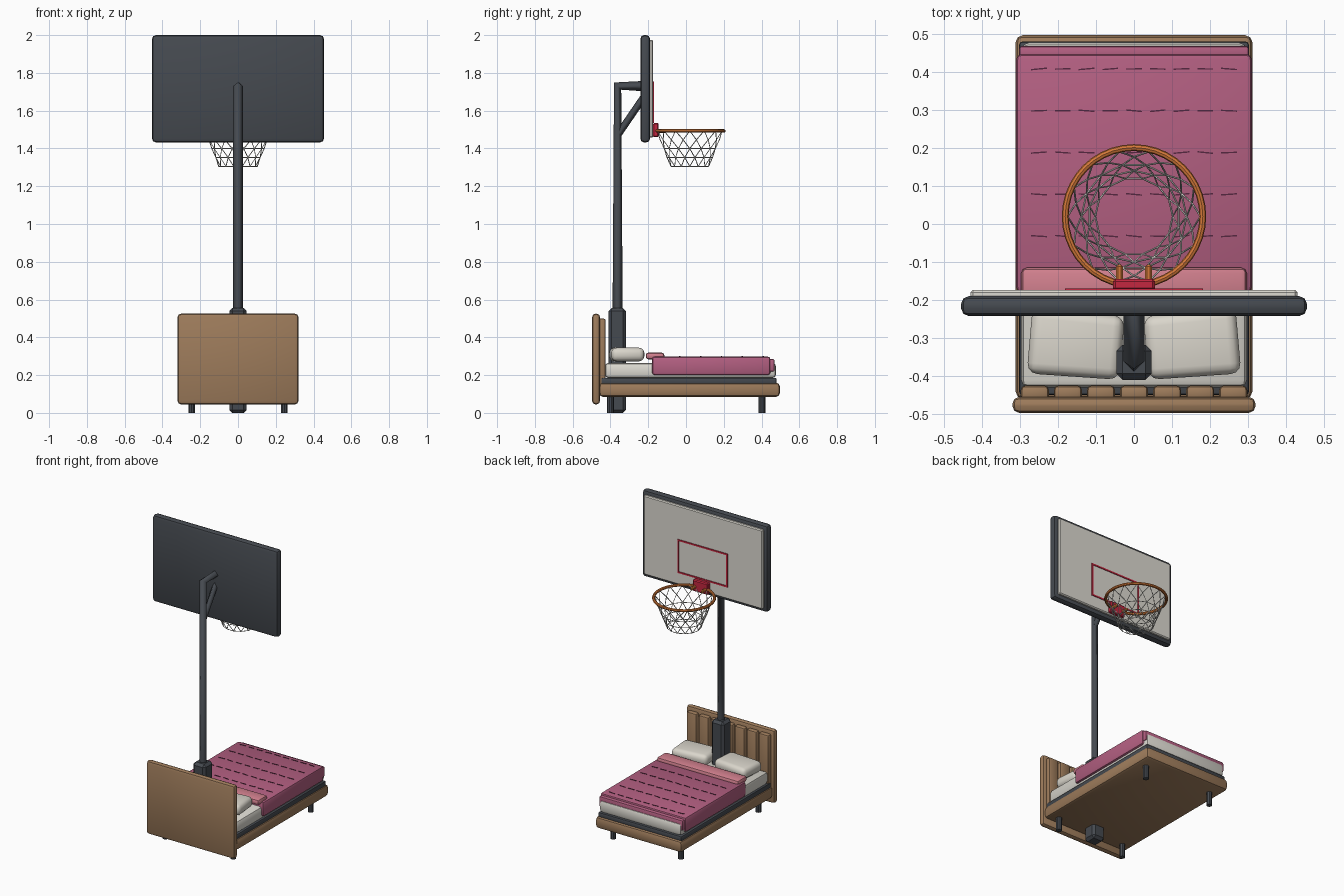
import bpy
import bmesh
import random
from math import cos, sin, pi, radians
from mathutils import Vector

random.seed(4)
old = bpy.data.objects.get("Cube")
if old:
    bpy.data.objects.remove(old, do_unlink=True)


def material(name, r, g, b):
    m = bpy.data.materials.new(name)
    m.use_nodes = True
    m.diffuse_color = (r, g, b, 1)
    m.node_tree.nodes["Principled BSDF"].inputs["Base Color"].default_value = (r, g, b, 1)
    return m


WOOD = material("wood", 0.34, 0.2, 0.105)
DARK = material("dark grey metal", 0.06, 0.068, 0.08)
WHITE = material("warm white", 0.72, 0.7, 0.64)
PILLOW = material("cream", 0.7, 0.67, 0.6)
MAGENTA = material("magenta cloth", 0.45, 0.115, 0.22)
PINK = material("pink cloth", 0.64, 0.215, 0.27)
STITCH = material("dark plum thread", 0.09, 0.02, 0.05)
ORANGE = material("orange metal", 0.66, 0.19, 0.04)
RED = material("red", 0.55, 0.02, 0.05)
NET = material("net white", 0.7, 0.7, 0.66)


def finish(ob, mat):
    ob.data.materials.append(mat)
    bpy.ops.object.select_all(action='DESELECT')
    ob.select_set(True)
    bpy.context.view_layer.objects.active = ob
    if ob.type == 'MESH':
        bpy.ops.object.shade_smooth_by_angle(angle=radians(35))
    return ob


def add_mesh(name, bm, mat):
    me = bpy.data.meshes.new(name)
    bmesh.ops.recalc_face_normals(bm, faces=bm.faces)
    bm.to_mesh(me)
    bm.free()
    ob = bpy.data.objects.new(name, me)
    bpy.context.collection.objects.link(ob)
    return finish(ob, mat)


def bm_box(bm, x, y, z):
    """Add a box spanning three (low, high) ranges."""
    verts = bmesh.ops.create_cube(bm, size=1)["verts"]
    for v in verts:
        v.co = Vector([(lo + hi) / 2 + c * (hi - lo) for c, (lo, hi) in zip(v.co, (x, y, z))])
    return verts


def box(name, mat, x, y, z, bevel=0.0, segments=2):
    bm = bmesh.new()
    bm_box(bm, x, y, z)
    if bevel:
        bmesh.ops.bevel(bm, geom=bm.edges[:], offset=bevel, segments=segments,
                        profile=0.5, affect='EDGES')
    return add_mesh(name, bm, mat)


def tube(name, mat, paths, radius, resolution=0, cyclic=()):
    """Sweep a round bar along one or more point lists."""
    cu = bpy.data.curves.new(name, 'CURVE')
    cu.dimensions = '3D'
    cu.bevel_depth = radius
    cu.bevel_resolution = resolution
    cu.use_fill_caps = True
    for i, pts in enumerate(paths):
        sp = cu.splines.new('POLY')
        sp.points.add(len(pts) - 1)
        for p, co in zip(sp.points, pts):
            p.co = (*co, 1)
        sp.use_cyclic_u = i in cyclic
    ob = bpy.data.objects.new(name, cu)
    bpy.context.collection.objects.link(ob)
    return finish(ob, mat)


def cylinder(name, mat, x, y, z0, z1, radius, sides):
    bm = bmesh.new()
    bmesh.ops.create_cone(bm, cap_ends=True, segments=sides, radius1=radius,
                          radius2=radius, depth=z1 - z0)
    bmesh.ops.translate(bm, vec=(x, y, (z0 + z1) / 2), verts=bm.verts)
    return add_mesh(name, bm, mat)


# Bed frame, headboard and legs
box("headboard", WOOD, (-.32, .32), (-.497, -.455), (.045, .525), .018)
for i in range(7):
    cx = (i - 3) * .087
    box(f"headboard_slat_{i + 1}", WOOD, (cx - .037, cx + .037), (-.465, -.425), (.1, .5), .012)
box("bed_frame", WOOD, (-.312, .312), (-.46, .497), (.085, .16), .02)
box("slat_base", DARK, (-.302, .302), (-.45, .48), (.15, .186), .008)
for side, sx in (("left", 1), ("right", -1)):
    for end, y in (("head", -.4), ("foot", .402)):
        cylinder(f"{end}_leg_{side}", DARK, sx * .245, y, 0, .1, .018, 10)

# Bedding
box("mattress", WHITE, (-.297, .297), (-.43, .477), (.184, .265), .02)
box("blanket", MAGENTA, (-.31, .31), (-.18, .447), (.2, .298), .014)
box("blanket_foot_drop", MAGENTA, (-.303, .303), (.43, .469), (.218, .286), .01)
box("blanket_fold", PINK, (-.297, .297), (-.213, -.115), (.283, .32), .015)
for side, sx in (("left", 1), ("right", -1)):
    bm = bmesh.new()
    for v in bm_box(bm, (-.122, .122), (-.088, .088), (-.036, .036)):
        if v.co.x * sx < 0:
            v.co.y *= .95
    bmesh.ops.bevel(bm, geom=bm.edges[:], offset=.028, segments=3, profile=.5, affect='EDGES')
    pillow = add_mesh(f"pillow_{side}", bm, PILLOW)
    pillow.location = (sx * .153, -.316, .309)
    pillow.rotation_euler.z = sx * radians(5)

# Quilting dashes on the blanket
bm = bmesh.new()
for row in range(5):
    y = -.032 + row * .11
    for i in range(9):
        x = -.25 + i * .0625
        verts = bm_box(bm, (x - .021, x + .021), (y - .0018, y + .0018), (.296, .3005))
        tilt = random.uniform(-.12, .12)
        for v in verts:
            v.co.y += (v.co.x - x) * tilt
add_mesh("blanket_stitches", bm, STITCH)

# Post and support arm
box("post_sleeve", DARK, (-.046, .046), (-.41, -.318), (0, .555), .016, 1)
tube("post_and_arm", DARK, [[(0, -.362, .5), (0, -.362, 1.73), (0, -.23, 1.73)]], .027)
tube("arm_brace", DARK, [[(0, -.355, 1.48), (0, -.225, 1.67)]], .019)

# Backboard with painted target
box("backboard", DARK, (-.455, .455), (-.242, -.19), (1.432, 2), .02)
box("backboard_face", WHITE, (-.43, .43), (-.2, -.174), (1.457, 1.975), .006, 1)
bm = bmesh.new()
for z in (1.54, 1.75):
    bm_box(bm, (-.182, .182), (-.176, -.17), (z - .005, z + .005))
for x in (-.177, .177):
    bm_box(bm, (x - .005, x + .005), (-.176, -.17), (1.545, 1.745))
add_mesh("target_outline", bm, RED)

# Hoop and bracket
RIM_Y, RIM_Z = .02, 1.493
box("hoop_bracket", RED, (-.055, .055), (-.175, -.145), (1.46, 1.535), .006, 1)
for side, sx in (("left", 1), ("right", -1)):
    box(f"bracket_arm_{side}", ORANGE, (sx * .038 - .009, sx * .038 + .009),
        (-.15, -.107), (1.482, 1.502), .005, 1)
bpy.ops.mesh.primitive_torus_add(major_radius=.181, minor_radius=.009, major_segments=40,
                                 minor_segments=8, location=(0, RIM_Y, RIM_Z))
rim = bpy.context.object
rim.name = "hoop_rim"
finish(rim, ORANGE)

# Net: strands spiralling both ways, tied by hoops
STRANDS, LEVELS = 14, 4


def net_point(step, level):
    a = 2 * pi * step / STRANDS
    t = level / LEVELS
    r = .175 - .073 * t
    return (r * cos(a), RIM_Y + r * sin(a), RIM_Z - .188 * t)


strands = [[net_point(i + d * k / 2, k) for k in range(LEVELS + 1)]
           for i in range(STRANDS) for d in (1, -1)]
hoops = [[net_point(i + k / 2, k) for i in range(STRANDS)] for k in (2, 3, 4)]
tube("net", NET, hoops + strands, .0024, 0, cyclic=(0, 1, 2))
